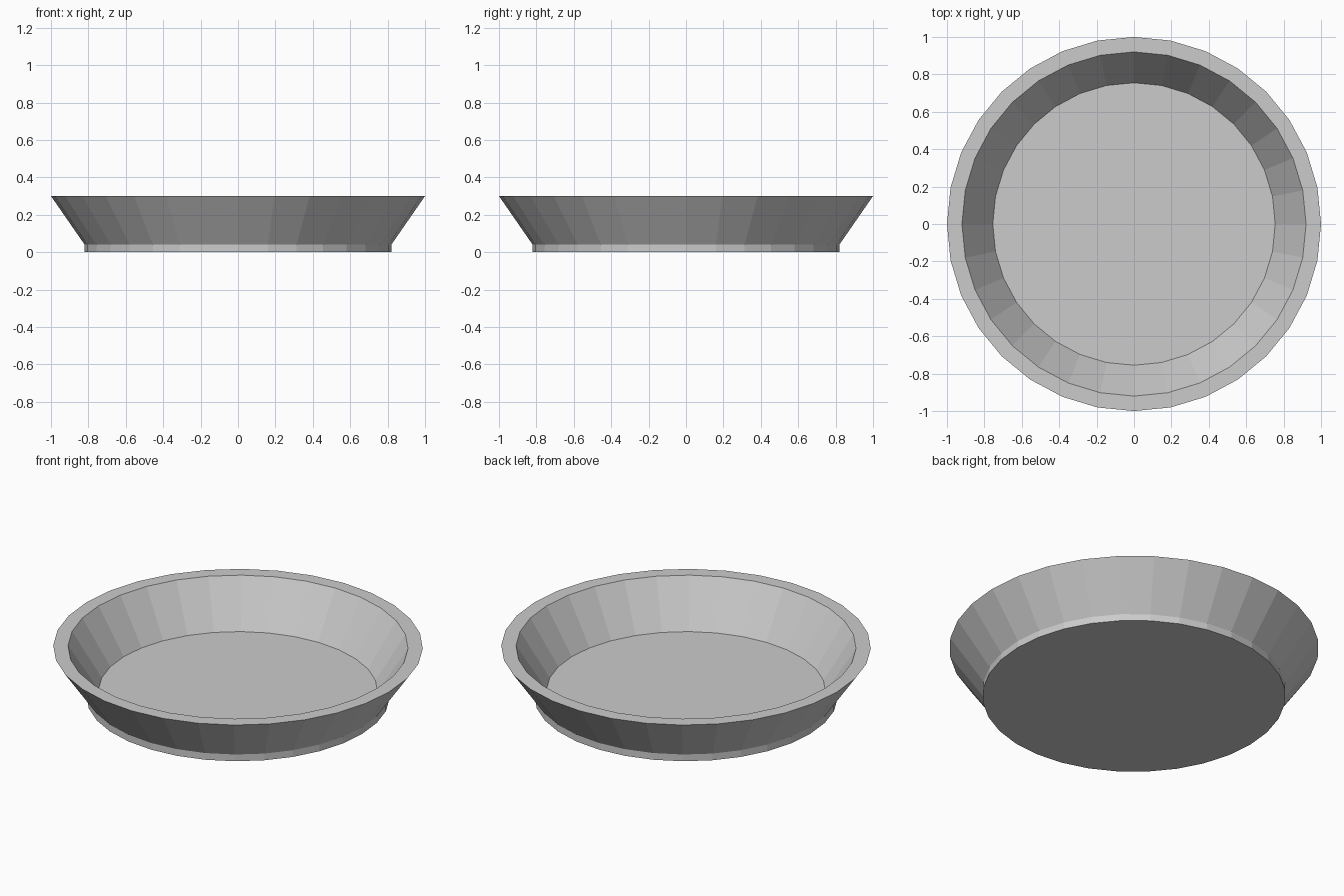
import bpy, bmesh
from math import cos, sin, tau

if "Cube" in bpy.data.objects:
    bpy.data.objects.remove(bpy.data.objects["Cube"])

SIDES = 32

# Dish cross-section (radius, height): foot, flared outer wall, flat rim, inner wall, floor
PROFILE = [(0.82, 0.0), (0.82, 0.04), (1.0, 0.30), (0.92, 0.30), (0.755, 0.04)]


def lathe(name, profile, sides):
    """Revolve a profile around z and cap both ends with flat faces."""
    bm = bmesh.new()
    rings = [[bm.verts.new((r * cos(tau * i / sides), r * sin(tau * i / sides), z))
              for i in range(sides)] for r, z in profile]
    for low, high in zip(rings, rings[1:]):
        for i in range(sides):
            j = (i + 1) % sides
            bm.faces.new((low[i], low[j], high[j], high[i]))
    bm.faces.new(rings[0][::-1])
    bm.faces.new(rings[-1])
    mesh = bpy.data.meshes.new(name)
    bm.to_mesh(mesh)
    bm.free()
    obj = bpy.data.objects.new(name, mesh)
    bpy.context.collection.objects.link(obj)
    return obj


# Shallow round dish
lathe("dish", PROFILE, SIDES)
